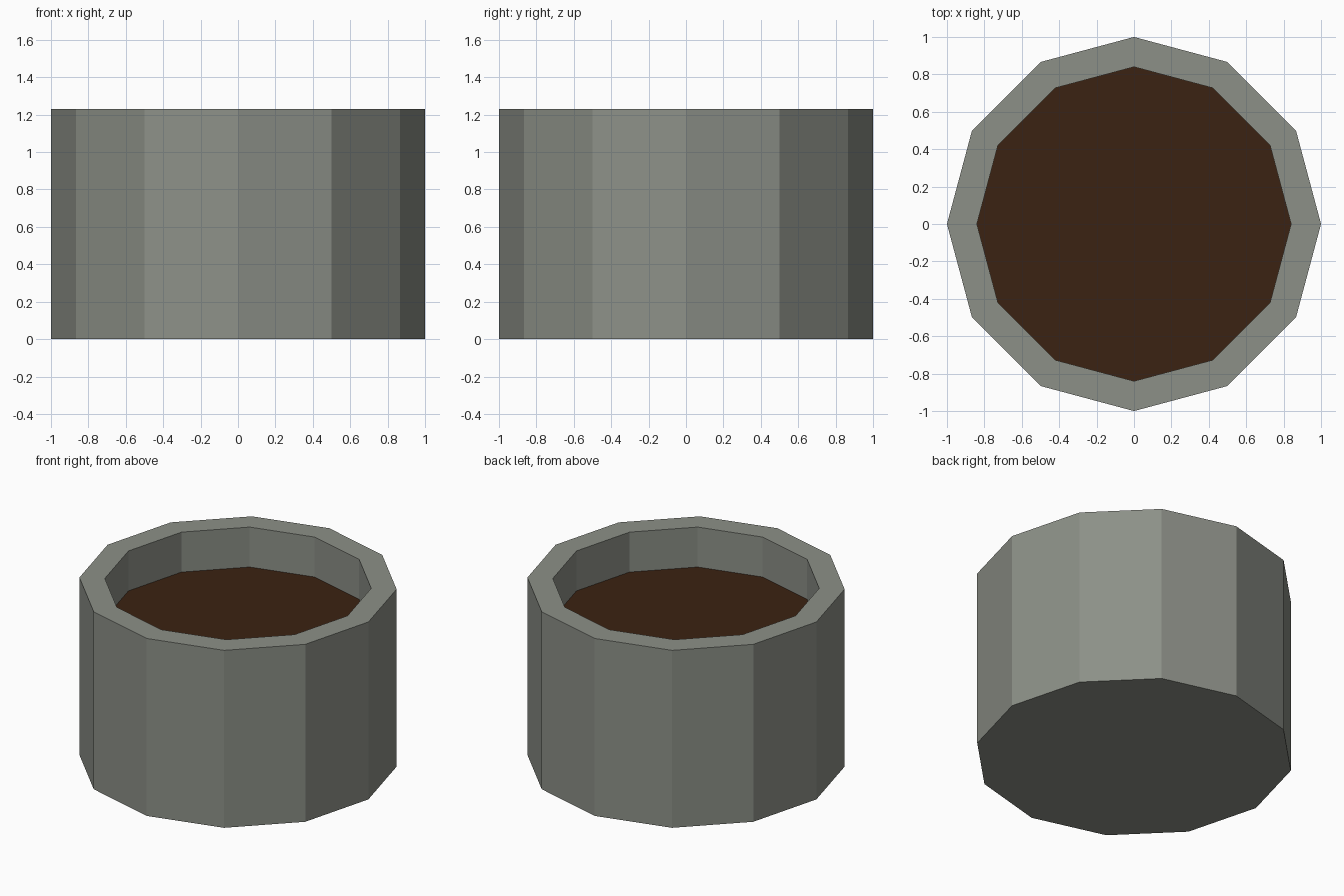
import bpy, bmesh
from math import cos, sin, tau

if "Cube" in bpy.data.objects:
    bpy.data.objects.remove(bpy.data.objects["Cube"])

SIDES = 12
OUTER, INNER = 1.0, 0.84
HEIGHT, FLOOR, SOIL_Z = 1.23, 0.15, 0.953


def lathe(name, profile, color, cap_start=True, cap_end=True):
    """Spin (radius, z) points into a faceted solid; corners lie on the axes."""
    bm = bmesh.new()
    rings = [[bm.verts.new((r * cos(tau * i / SIDES), r * sin(tau * i / SIDES), z))
              for i in range(SIDES)] for r, z in profile]
    for a, b in zip(rings, rings[1:]):
        for i in range(SIDES):
            j = (i + 1) % SIDES
            bm.faces.new((a[i], a[j], b[j], b[i]))
    if cap_start:
        bm.faces.new(rings[0][::-1])
    if cap_end:
        bm.faces.new(rings[-1])
    mesh = bpy.data.meshes.new(name)
    bm.to_mesh(mesh)
    bm.free()
    mat = bpy.data.materials.new(name + "_color")
    mat.diffuse_color = (*color, 1)
    mat.use_nodes = True
    mat.node_tree.nodes["Principled BSDF"].inputs["Base Color"].default_value = mat.diffuse_color
    mesh.materials.append(mat)
    obj = bpy.data.objects.new(name, mesh)
    bpy.context.collection.objects.link(obj)
    return obj


# Hollow pot: outer wall, flat rim, inner wall and floor
lathe("pot", [(OUTER, 0), (OUTER, HEIGHT), (INNER, HEIGHT), (INNER, FLOOR)],
      (0.265, 0.28, 0.245))

# Soil filling the pot to below the rim
lathe("soil", [(INNER, FLOOR), (INNER, SOIL_Z)], (0.044, 0.016, 0.006))
